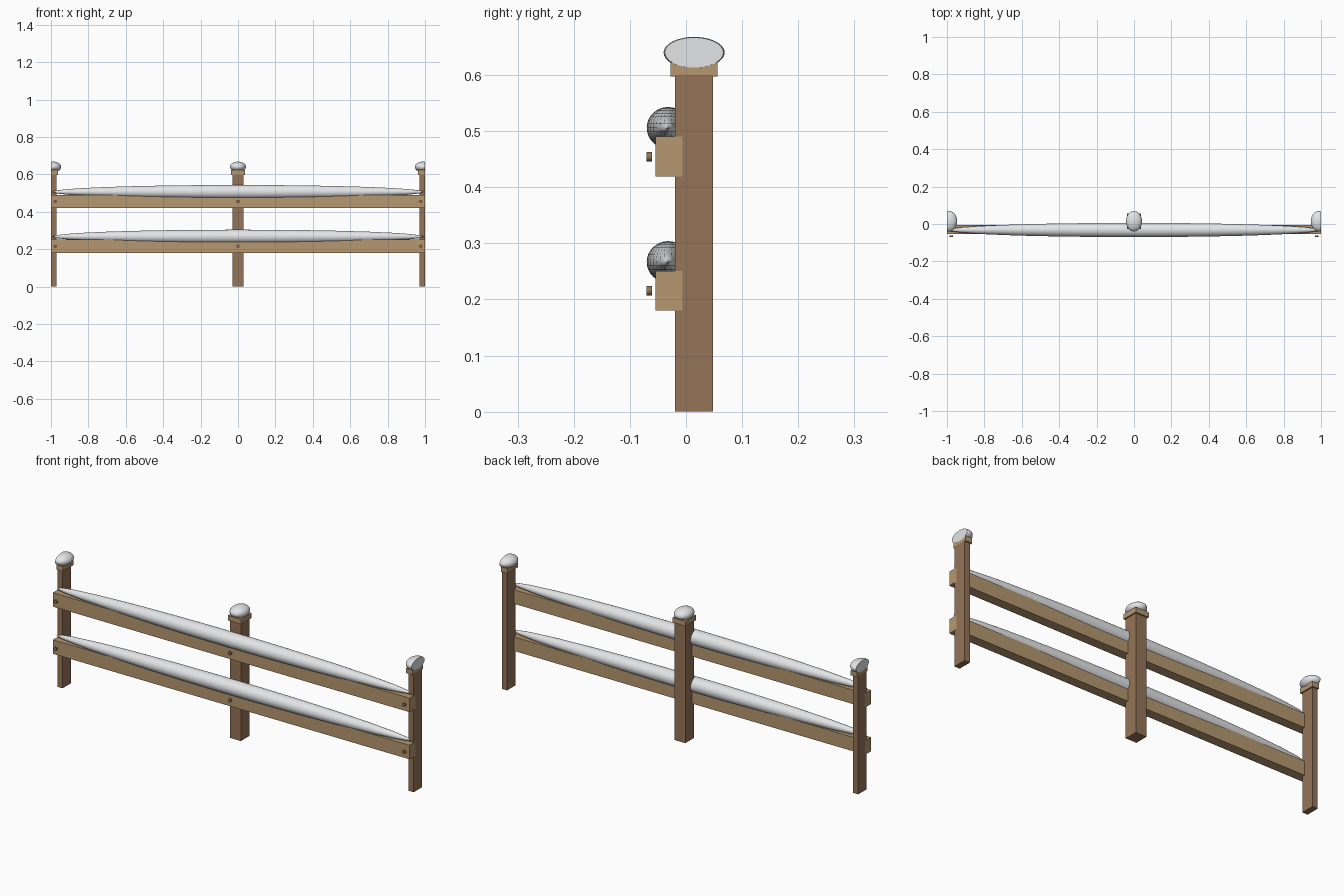
import bpy
import bmesh
import math
from mathutils import Matrix, Vector

cube = bpy.data.objects.get("Cube")
if cube:
    bpy.data.objects.remove(cube, do_unlink=True)


def material(name, rgb):
    m = bpy.data.materials.new(name)
    m.use_nodes = True
    m.diffuse_color = (*rgb, 1)
    m.node_tree.nodes["Principled BSDF"].inputs["Base Color"].default_value = (*rgb, 1)
    return m


POST = material("brown post wood", (0.30, 0.175, 0.098))
RAIL = material("tan rail wood", (0.46, 0.31, 0.16))
SNOW = material("white snow", (0.80, 0.81, 0.83))


def finish(name, bm, mat, smooth=False):
    mesh = bpy.data.meshes.new(name)
    bm.to_mesh(mesh)
    bm.free()
    mesh.materials.append(mat)
    obj = bpy.data.objects.new(name, mesh)
    bpy.context.collection.objects.link(obj)
    if smooth:
        bpy.ops.object.select_all(action="DESELECT")
        obj.select_set(True)
        bpy.context.view_layer.objects.active = obj
        bpy.ops.object.shade_smooth_by_angle(angle=math.radians(40))
    return obj


def box(name, lo, hi, mat):
    lo, hi = Vector(lo), Vector(hi)
    bm = bmesh.new()
    bmesh.ops.create_cube(bm, size=1, matrix=Matrix.Translation((lo + hi) / 2)
                          @ Matrix.Diagonal((*(hi - lo), 1)))
    return finish(name, bm, mat)


def snow(name, centre, radii):
    # Ellipsoid of snow, sliced flat where it meets the ends of the section
    bm = bmesh.new()
    bmesh.ops.create_uvsphere(bm, u_segments=32, v_segments=16, radius=1,
                              matrix=Matrix.Translation(centre) @ Matrix.Diagonal((*radii, 1)))
    for side in (-1, 1):
        cut = bmesh.ops.bisect_plane(bm, geom=bm.verts[:] + bm.edges[:] + bm.faces[:],
                                     plane_co=(side, 0, 0), plane_no=(side, 0, 0),
                                     clear_outer=True)
        rim = [e for e in cut["geom_cut"] if isinstance(e, bmesh.types.BMEdge)]
        if rim:
            bmesh.ops.contextual_create(bm, geom=rim)
    return finish(name, bm, SNOW, smooth=True)


def bolt(name, x, z):
    bm = bmesh.new()
    bmesh.ops.create_cone(bm, cap_ends=True, segments=12, radius1=0.0085, radius2=0.0085,
                          depth=0.009, matrix=Matrix.Translation((x, -0.0655, z))
                          @ Matrix.Rotation(math.pi / 2, 4, "X"))
    return finish(name, bm, POST, smooth=True)


# Posts with caps and snow; the end posts are halved at the section ends
END = 0.9995
for label, x in (("right", -1), ("middle", 0), ("left", 1)):
    def span(half):
        return max(x - half, -END), min(x + half, END)
    a, b = span(0.03)
    box(label + "_post", (a, -0.02, 0), (b, 0.048, 0.6), POST)
    a, b = span(0.037)
    box(label + "_post_cap", (a, -0.028, 0.597), (b, 0.056, 0.622), RAIL)
    snow(label + "_post_snow", (x * 0.988, 0.0145, 0.64), (0.043, 0.0545, 0.028))

# Rails with long snow drifts and bolt heads
for label, z in (("lower", 0.18), ("upper", 0.419)):
    box(label + "_rail", (-1, -0.054, z), (1, -0.006, z + 0.071), RAIL)
    snow(label + "_rail_snow", (0, -0.032, z + 0.087), (0.995, 0.038, 0.037))
    for side, x in (("right", -0.977), ("middle", 0), ("left", 0.977)):
        bolt(f"{label}_{side}_bolt", x, z + 0.0355)
